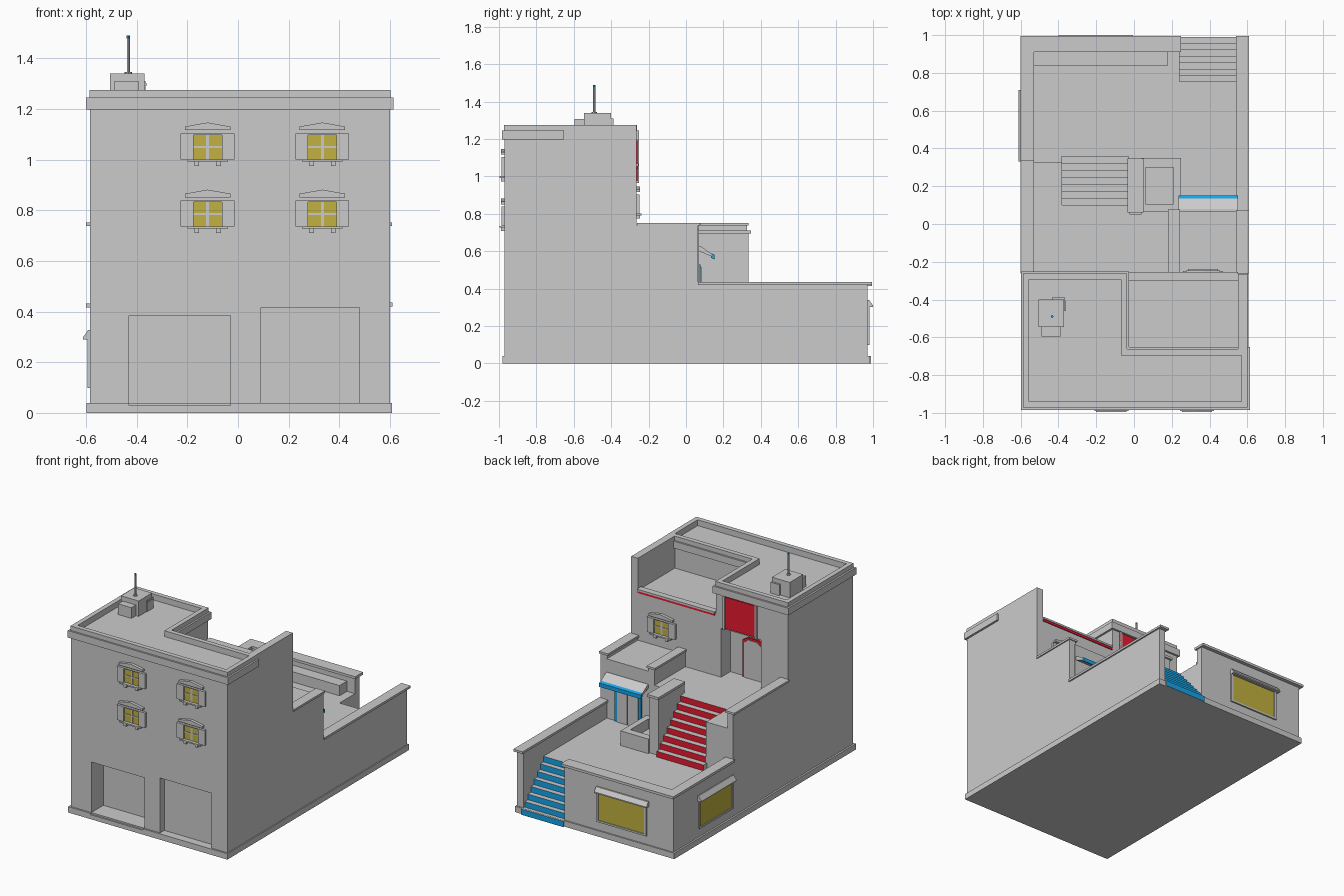
import bpy, bmesh, math

cube = bpy.data.objects.get("Cube")
if cube:
    bpy.data.objects.remove(cube, do_unlink=True)


def material(name, rgb):
    m = bpy.data.materials.new(name)
    m.use_nodes = True
    m.diffuse_color = (*rgb, 1)
    m.node_tree.nodes["Principled BSDF"].inputs["Base Color"].default_value = (*rgb, 1)
    return m


GREY = material("plaster_grey", (0.6, 0.6, 0.6))
RED = material("bright_red", (0.85, 0.01, 0.03))
BLUE = material("sky_blue", (0.01, 0.42, 0.9))
YELLOW = material("window_yellow", (0.54, 0.44, 0.05))


def prism(name, pts, axis, lo, hi, mat=GREY):
    """Extrude a 2D outline along an axis."""
    def place(p, t):
        return {"x": (t, *p), "y": (p[0], t, p[1]), "z": (*p, t)}[axis]
    bm = bmesh.new()
    face = bm.faces.new([bm.verts.new(place(p, lo)) for p in pts])
    new = bmesh.ops.extrude_face_region(bm, geom=[face])["geom"]
    for v in new:
        if isinstance(v, bmesh.types.BMVert):
            v.co["xyz".index(axis)] = hi
    bmesh.ops.recalc_face_normals(bm, faces=bm.faces)
    mesh = bpy.data.meshes.new(name)
    bm.to_mesh(mesh)
    bm.free()
    mesh.materials.append(mat)
    ob = bpy.data.objects.new(name, mesh)
    bpy.context.collection.objects.link(ob)
    return ob


def box(name, x0, x1, y0, y1, z0, z1, mat=GREY):
    return prism(name, [(x0, y0), (x1, y0), (x1, y1), (x0, y1)], "z", z0, z1, mat)


def cut(ob, cutter):
    mod = ob.modifiers.new("cut", "BOOLEAN")
    mod.operation, mod.solver, mod.object = "DIFFERENCE", "EXACT", cutter
    cutter.hide_render = True
    with bpy.context.temp_override(object=ob, active_object=ob, selected_objects=[ob]):
        bpy.ops.object.modifier_apply(modifier=mod.name)
    bpy.data.objects.remove(cutter, do_unlink=True)


def ell(d):
    """L-shaped roof outline, grown by d."""
    return [(-.585 - d, -.97 - d), (.6 + d, -.97 - d), (.6 + d, -.665 + d),
            (-.04 + d, -.665 + d), (-.04 + d, -.265 + d), (-.585 - d, -.265 + d)]


def stairs(name, x0, x1, y_top, y_bottom, z0, z1, count, mat):
    run, rise = (y_bottom - y_top) / count, (z1 - z0) / count
    pts = [(y_top, z0), (y_bottom, z0)]
    for i in range(count):
        y, z = y_bottom - i * run, z0 + (i + 1) * rise
        pts += [(y, z), (y - run, z)]
    ob = prism(name, pts, "x", x0, x1)
    ob.data.materials.append(mat)
    for f in ob.data.polygons:        # coloured risers
        f.material_index = int(f.normal.y > 0.9)


def window(name, x, z, wall, s):
    """Shuttered window; s is the facing direction along y."""
    def part(label, x0, x1, z0, z1, depth, mat=GREY):
        box(f"{name}_{label}", x + x0, x + x1, *sorted((wall - s * .005, wall + s * depth)),
            z + z0, z + z1, mat)
    part("glass", -.056, .056, -.05, .05, .004, YELLOW)
    for k in (-1, 1):
        a, b = sorted((k * .056, k * .106))
        part("shutter", a, b, -.05, .053, .016)
        a, b = sorted((k * .034, k * .052))
        part("bracket", a, b, -.076, -.058, .02)
    part("mullion", -.006, .006, -.05, .05, .008)
    part("crossbar", -.056, .056, -.004, .004, .008)
    part("lintel", -.056, .056, .047, .053, .016)
    part("sill", -.08, .08, -.058, -.049, .026)
    prism(f"{name}_pediment", [(x - .09, z + .066), (x + .09, z + .066), (x + .09, z + .08),
                               (x, z + .096), (x - .09, z + .08)],
          "y", *sorted((wall, wall + s * .02)))


# Main building with garage recesses and rear porch
tower = box("main_building", -.585, .6, -.97, -.265, 0, 1.055)
cut(tower, box("cutter", -.43, -.03, -1.1, -.84, .04, .385))
cut(tower, box("cutter", .09, .48, -1.1, -.925, .04, .415))
cut(tower, box("cutter", -.38, -.08, -.365, -.1, .63, .965))
plinth = box("plinth", -.597, .607, -.982, .98, 0, .04)
cut(plinth, box("cutter", -.43, -.03, -1.1, -.84, .03, .2))

# Upper storey, cornice and hollow roof parapet
prism("upper_storey", ell(0), "z", 1.05, 1.235)
for label, d, z0, z1 in (("cornice", .014, 1.197, 1.245), ("parapet", .002, 1.24, 1.275)):
    ring = prism(label, ell(d), "z", z0, z1)
    cut(ring, prism("cutter", ell(-.03), "z", 1.1, 1.4))
box("balcony_side_wall", .55, .6, -.67, -.265, 1.05, 1.275)
box("balcony_edge", -.035, .55, -.3, -.255, 1.055, 1.068)
box("balcony_red_strip", -.035, .55, -.266, -.259, 1.04, 1.055, RED)

# Rooftop hut and antenna
box("roof_hut", -.505, -.37, -.545, -.4, 1.23, 1.34)
box("roof_hut_front", -.49, -.39, -.595, -.54, 1.23, 1.308)
box("roof_hut_rear", -.435, -.366, -.46, -.388, 1.23, 1.31)
box("roof_vent", -.37, -.362, -.46, -.405, 1.29, 1.302)
for label, r, z0, z1, mat in (("antenna_foot", .014, 1.335, 1.345, GREY),
                              ("antenna_mast", .006, 1.34, 1.478, GREY),
                              ("antenna_tip", .007, 1.478, 1.49, BLUE)):
    circle = [(-.433 + r * math.cos(i * math.pi / 4), -.49 + r * math.sin(i * math.pi / 4))
              for i in range(8)]
    prism(label, circle, "z", z0, z1, mat)

# Shuttered windows
for x in (-.12, .333):
    for z in (.785, 1.05):
        window("front_window", x, z, -.97, -1)
window("rear_window", .365, .85, -.265, 1)

# Porch door with red frame, red panel above
box("red_panel", -.34, -.1, -.27, -.257, .975, 1.19, RED)
for x0, x1 in ((-.115, -.1), (-.355, -.34)):
    box("red_panel_trim", x0, x1, -.27, -.252, .965, 1.195)
arch = [(-.34, .63), (-.18, .63), (-.18, .88), (-.22, .905), (-.3, .905), (-.34, .88)]
prism("porch_door_frame", arch, "y", -.37, -.352, RED)
prism("porch_door", [(-.26 + (x + .26) * .8, .63 + (z - .63) * .95) for x, z in arch],
      "y", -.37, -.347)

# Lower terrace and its walls
box("lower_terrace", -.585, .6, -.27, .73, 0, .31)
box("lower_terrace_rear", -.585, .24, .72, .97, 0, .31)
box("lower_left_wall", .55, .6, .05, .97, 0, .42)
box("lower_right_wall", -.585, -.54, .3, .97, .3, .42)
box("lower_rear_wall", -.585, .24, .92, .97, .3, .42)
box("lower_left_cap", .54, .61, .065, .995, .42, .435)
box("lower_right_cap", -.6, -.53, .33, .995, .415, .432)
box("lower_rear_cap", -.6, .25, .91, .995, .415, .432)
box("long_bench", -.53, .18, .84, .925, .3, .38)
stairs("blue_stairs", .235, .555, .72, .99, 0, .31, 8, BLUE)

# Upper terrace, its walls and the red stairs
box("upper_terrace", -.585, .2, -.27, .07, .3, .63)
box("stair_side_block", -.585, -.38, .05, .325, .3, .63)
box("upper_right_wall", -.585, -.54, -.27, .325, .6, .738)
box("upper_right_cap", -.6, -.53, -.262, .335, .738, .752)
box("upper_left_wall", .55, .6, -.27, .065, .3, .738)
box("upper_left_cap", .54, .608, -.262, .072, .738, .752)
stairs("red_stairs", -.385, -.03, .065, .36, .31, .63, 8, RED)
box("stair_wall", -.025, .04, .05, .335, .3, .695)
box("stair_wall_cap", -.035, .05, .06, .348, .695, .712)

# Planter
planter = box("planter", .04, .25, .06, .35, .3, .41)
cut(planter, box("cutter", .06, .21, .105, .3, .34, .6))

# Small room with blue doorway and sloped canopy
box("small_room", .19, .56, -.27, .07, .3, .715)
box("small_room_wall", .19, .235, -.27, .07, .7, .738)
box("small_room_wall_cap", .18, .243, -.262, .078, .738, .752)
box("door_frame", .285, .485, .06, .078, .31, .53, BLUE)
for x0, x1 in ((.305, .382), (.388, .465)):
    box("door_leaf", x0, x1, .06, .082, .31, .515)
prism("canopy", [(.06, .625), (.08, .625), (.135, .588), (.135, .572), (.06, .605)],
      "x", .235, .55)
prism("canopy_blue_edge", [(.135, .59), (.152, .582), (.152, .555), (.135, .565)],
      "x", .235, .55, BLUE)

# Large yellow windows with sloped awnings
box("rear_big_window", -.37, -.02, .96, .974, .11, .305, YELLOW)
prism("rear_big_awning", [(.965, .338), (.98, .338), (1, .31), (1, .302), (.965, .302)],
      "x", -.4, -.005)
box("side_big_window", -.589, -.57, .345, .69, .11, .3, YELLOW)
prism("side_big_awning", [(-.58, .327), (-.592, .327), (-.612, .298), (-.612, .29), (-.58, .29)],
      "y", .33, .71)
for z0, z1 in ((.098, .11), (.3, .312)):
    box("rear_window_trim", -.385, -.005, .96, .98, z0, z1)
    box("side_window_trim", -.594, -.57, .335, .7, z0, z1)
for a, b, c, d in ((-.385, -.37, .69, .702), (-.02, -.005, .333, .345)):
    box("rear_window_jamb", a, b, .96, .98, .1, .31)
    box("side_window_jamb", -.594, -.57, c, d, .1, .31)
